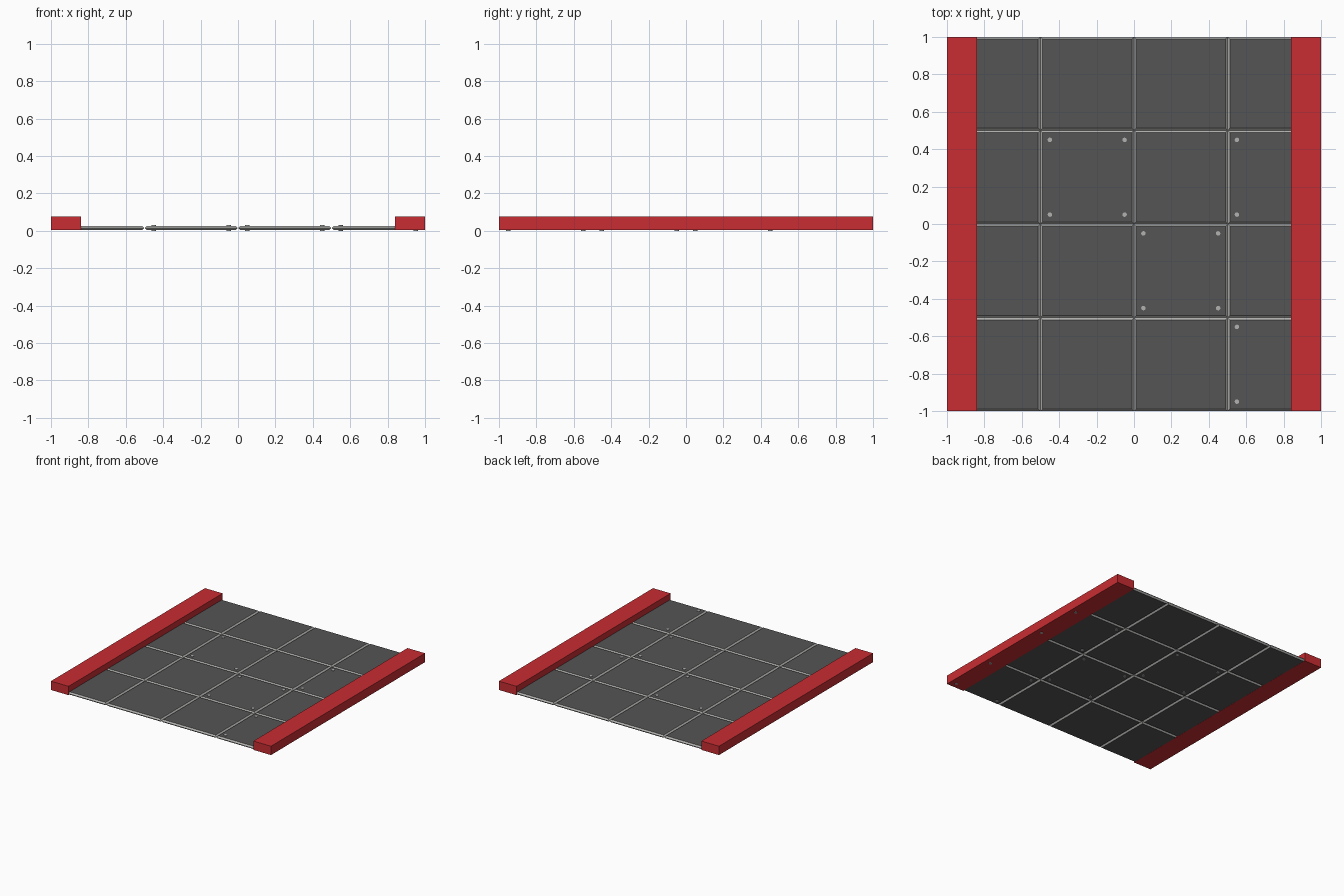
import bpy, bmesh

if "Cube" in bpy.data.objects:
    bpy.data.objects.remove(bpy.data.objects["Cube"])

def material(name, rgb):
    m = bpy.data.materials.new(name)
    m.diffuse_color = (*rgb, 1)
    m.use_nodes = True
    m.node_tree.nodes["Principled BSDF"].inputs["Base Color"].default_value = m.diffuse_color
    return m

RED = material("red", (0.58, 0.026, 0.032))
DARK = material("dark_grey", (0.09, 0.09, 0.09))
LIGHT = material("light_grey", (0.45, 0.45, 0.44))

Z0, Z1 = 0.004, 0.027      # underside and top of the floor plates
EDGE = 0.011               # width of the chamfered plate rim

def add_object(name, bm, *mats):
    me = bpy.data.meshes.new(name)
    bmesh.ops.recalc_face_normals(bm, faces=bm.faces)
    bm.to_mesh(bm and me)
    bm.free()
    for m in mats:
        me.materials.append(m)
    ob = bpy.data.objects.new(name, me)
    bpy.context.collection.objects.link(ob)
    return ob

# Floor plate: dark faces with a light rim that tapers to mid height
def floor_plate(name, cx, cy):
    bm = bmesh.new()
    half = 0.249
    rings = []
    for h, z in ((half - EDGE, Z0), (half, (Z0 + Z1) / 2), (half - EDGE, Z1)):
        rings.append([bm.verts.new((cx + sx * h, cy + sy * h, z))
                      for sx, sy in ((-1, -1), (1, -1), (1, 1), (-1, 1))])
    bm.faces.new(rings[0])
    bm.faces.new(rings[2])
    for a, b in zip(rings, rings[1:]):
        for i in range(4):
            j = (i + 1) % 4
            bm.faces.new((a[i], a[j], b[j], b[i])).material_index = 1
    return add_object(name, bm, DARK, LIGHT)

centres = (-0.75, -0.25, 0.25, 0.75)
for row, y in enumerate(centres):
    for col, x in enumerate(centres):
        floor_plate(f"floor_plate_{row}_{col}", x, y)

# Bolts at the corners of four of the plates
def bolt(name, x, y):
    bm = bmesh.new()
    bmesh.ops.create_cone(bm, cap_ends=True, segments=12,
                          radius1=0.012, radius2=0.012, depth=0.031)
    bmesh.ops.translate(bm, verts=bm.verts, vec=(x, y, 0.0155))
    ob = add_object(name, bm, LIGHT)
    for p in ob.data.polygons:
        p.use_smooth = len(p.vertices) == 4
    for e in ob.data.edges:
        a, b = (ob.data.vertices[i].co.z for i in e.vertices)
        e.use_edge_sharp = abs(a - b) < 1e-5

for n, (cx, cy) in enumerate(((-0.25, 0.25), (0.25, -0.25), (0.75, 0.25), (0.75, -0.75))):
    for k, (sx, sy) in enumerate(((-1, -1), (1, -1), (1, 1), (-1, 1))):
        bolt(f"bolt_{n}_{k}", cx + sx * 0.2, cy + sy * 0.2)

# Red side rails running the full length
for side, name in ((-1, "left_rail"), (1, "right_rail")):
    bm = bmesh.new()
    bmesh.ops.create_cube(bm, size=1)
    bmesh.ops.scale(bm, verts=bm.verts, vec=(0.16, 2, 0.0725))
    bmesh.ops.translate(bm, verts=bm.verts, vec=(side * 0.92, 0, 0.0035 + 0.03625))
    add_object(name, bm, RED)
